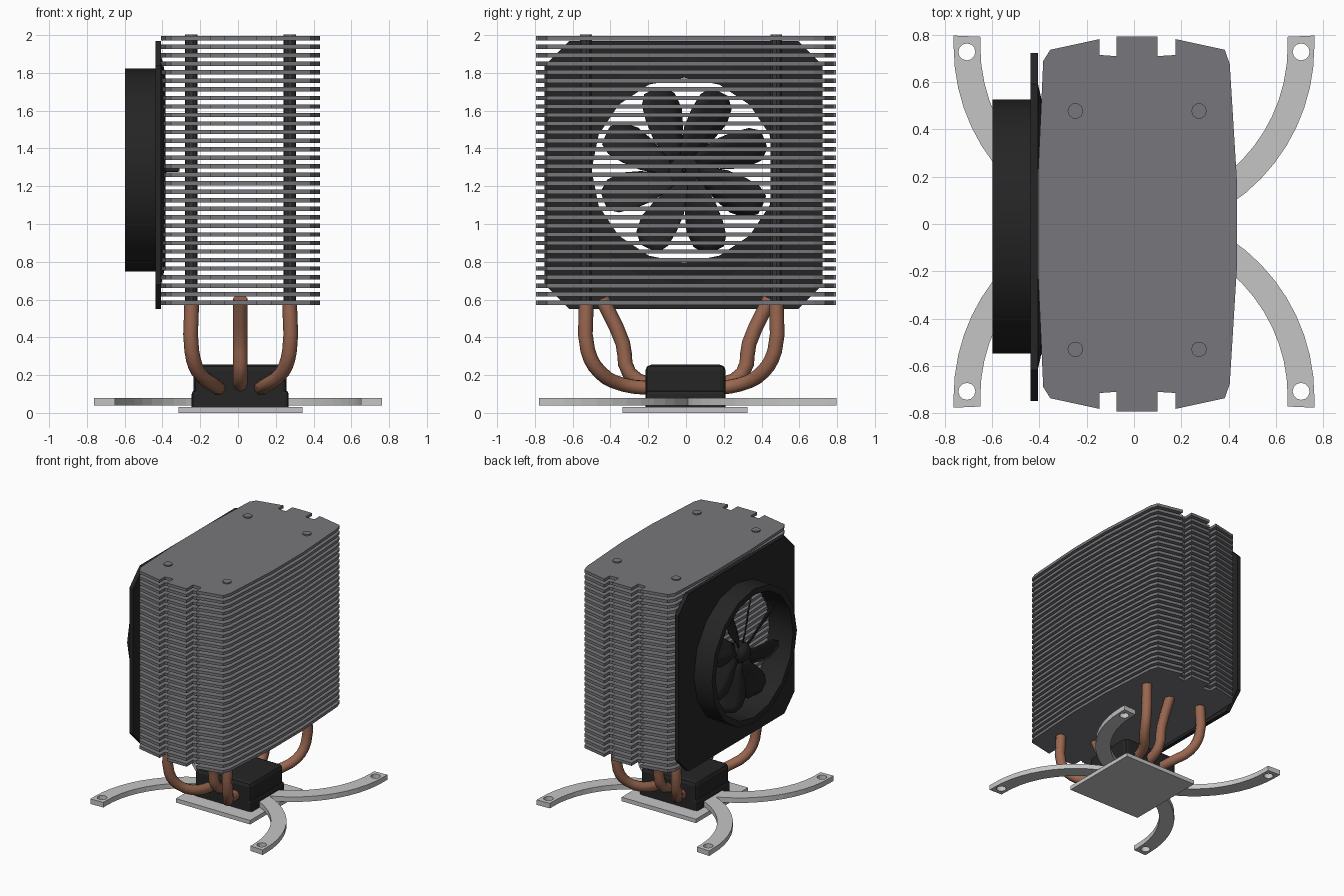
import bpy, bmesh, math
from mathutils import Matrix, Vector

if "Cube" in bpy.data.objects:
    bpy.data.objects.remove(bpy.data.objects["Cube"])


def material(name, rgb):
    m = bpy.data.materials.new(name)
    m.diffuse_color = (*rgb, 1)
    m.use_nodes = True
    m.node_tree.nodes["Principled BSDF"].inputs["Base Color"].default_value = m.diffuse_color
    return m


FIN = material("fin grey", (0.185, 0.183, 0.196))
BLACK = material("fan black", (0.018, 0.018, 0.018))
DARK = material("collar dark grey", (0.035, 0.035, 0.037))
COPPER = material("copper", (0.32, 0.135, 0.08))
SILVER = material("light metal", (0.56, 0.56, 0.56))

# plate plane (u, v, w) -> world (w, u, v), for parts facing along x
SIDEWAYS = Matrix(((0, 0, 1, 0), (1, 0, 0, 0), (0, 1, 0, 0), (0, 0, 0, 1)))
FAN_Y, FAN_Z = -0.01, 1.285


def add(name, mesh, mat, smooth=None):
    mesh.name = name
    mesh.materials.clear()
    mesh.materials.append(mat)
    ob = bpy.data.objects.new(name, mesh)
    bpy.context.collection.objects.link(ob)
    if smooth:
        bpy.ops.object.select_all(action='DESELECT')
        ob.select_set(True)
        bpy.context.view_layer.objects.active = ob
        bpy.ops.object.shade_smooth_by_angle(angle=math.radians(smooth))
    else:
        for p in mesh.polygons:
            p.use_smooth = False
    return ob


def from_curve(curve):
    tmp = bpy.data.objects.new("tmp", curve)
    bpy.context.collection.objects.link(tmp)
    dg = bpy.context.evaluated_depsgraph_get()
    mesh = bpy.data.meshes.new_from_object(tmp.evaluated_get(dg))
    bpy.data.objects.remove(tmp)
    return mesh


def plate(name, loops, w0, w1, mat, matrix=None):
    """Extruded flat outline; further loops are holes."""
    c = bpy.data.curves.new(name, 'CURVE')
    c.dimensions, c.fill_mode, c.extrude = '2D', 'BOTH', (w1 - w0) / 2
    for loop in loops:
        s = c.splines.new('POLY')
        s.points.add(len(loop) - 1)
        for p, (u, v) in zip(s.points, loop):
            p.co = (u, v, 0, 1)
        s.use_cyclic_u = True
    mesh = from_curve(c)
    mesh.transform(Matrix.Translation((0, 0, (w0 + w1) / 2)))
    if matrix:
        mesh.transform(matrix)
    bm = bmesh.new()
    bm.from_mesh(mesh)
    bmesh.ops.remove_doubles(bm, verts=bm.verts, dist=0.0001)
    bmesh.ops.recalc_face_normals(bm, faces=bm.faces)
    bm.to_mesh(mesh)
    bm.free()
    return add(name, mesh, mat)


def circle(cx, cy, r, n):
    return [(cx + r * math.cos(2 * math.pi * i / n), cy + r * math.sin(2 * math.pi * i / n))
            for i in range(n)]


def lathe(name, profile, n, mat, closed, smooth):
    """Turn (x, radius) profile round the fan axis."""
    bm = bmesh.new()
    rings = [[bm.verts.new((x, FAN_Y + v, FAN_Z + w)) for v, w in circle(0, 0, r, n)]
             for x, r in profile]
    k = len(rings)
    for i in range(k if closed else k - 1):
        a, b = rings[i], rings[(i + 1) % k]
        for j in range(n):
            bm.faces.new((a[j], a[(j + 1) % n], b[(j + 1) % n], b[j]))
    if not closed:
        bm.faces.new(rings[0])
        bm.faces.new(rings[-1])
    bmesh.ops.recalc_face_normals(bm, faces=bm.faces)
    mesh = bpy.data.meshes.new(name)
    bm.to_mesh(mesh)
    bm.free()
    return add(name, mesh, mat, smooth)


def box(name, lo, hi, mat, bevel=0):
    lo, hi = Vector(lo), Vector(hi)
    bm = bmesh.new()
    bmesh.ops.create_cube(bm, size=1, matrix=Matrix.Translation((lo + hi) / 2)
                          @ Matrix.Diagonal((*(hi - lo), 1)))
    if bevel:
        edges = [e for e in bm.edges if all(v.co.z > hi.z - 0.001 for v in e.verts)
                 or abs(e.verts[0].co.z - e.verts[1].co.z) > 0.01]
        bmesh.ops.bevel(bm, geom=edges, offset=bevel, segments=2, profile=0.5, affect='EDGES')
    mesh = bpy.data.meshes.new(name)
    bm.to_mesh(mesh)
    bm.free()
    return add(name, mesh, mat)


def cylinder(name, x, y, r, z0, z1, mat):
    plate(name, [circle(x, y, r, 10)], z0, z1, mat)


# fin stack: one notched sheet, repeated upwards
half = [(0.435, 0.19), (0.405, 0.677), (0.384, 0.737), (0.176, 0.782), (0.176, 0.715),
        (0.10, 0.71), (0.10, 0.793), (-0.074, 0.793), (-0.074, 0.71), (-0.146, 0.715),
        (-0.146, 0.782), (-0.354, 0.737), (-0.384, 0.69), (-0.407, 0.19)]
FINS = 32
fins = plate("cooling_fins", [half + [(x, -y) for x, y in reversed(half)]], 0.572, 0.595, FIN)
arr = fins.modifiers.new("stack", 'ARRAY')
arr.use_relative_offset, arr.use_constant_offset = False, True
arr.count = FINS
arr.constant_offset_displace = (0, 0, (1.995 - 0.595) / (FINS - 1))

# dark pipe columns inside the stack, with grey caps on top
for x in (-0.248, 0.275):
    for y in (-0.53, 0.478):
        cylinder("pipe_column", x, y, 0.033, 0.56, 1.99, DARK)
        cylinder("pipe_cap", x, y, 0.033, 1.99, 2.004, FIN)


# copper heat pipes
def pipe(name, pts):
    c = bpy.data.curves.new(name, 'CURVE')
    c.dimensions = '3D'
    c.bevel_depth, c.bevel_resolution, c.use_fill_caps = 0.039, 2, True
    s = c.splines.new('BEZIER')
    s.resolution_u = 3
    s.bezier_points.add(len(pts) - 1)
    for b, p in zip(s.bezier_points, pts):
        b.co = p
        b.handle_left_type = b.handle_right_type = 'AUTO'
    add(name, from_curve(c), COPPER, 50)


for s in (-1, 1):
    y0 = -0.025
    for x, xi in ((-0.245, -0.10), (0.273, 0.12)):
        d = x - xi
        pipe("outer_heat_pipe", [(x, y0 + s * 0.503, 0.585), (x, y0 + s * 0.495, 0.33),
                                 (xi + d * 0.75, y0 + s * 0.43, 0.215),
                                 (xi + d * 0.2, y0 + s * 0.31, 0.15), (xi, y0 + s * 0.15, 0.13)])
    pipe("middle_heat_pipe", [(0.012, s * 0.445, 0.605), (0.012, s * 0.335, 0.37),
                              (0.012, s * 0.30, 0.21), (0.012, s * 0.15, 0.13)])

# base: contact plate and dark block
box("contact_plate", (-0.315, -0.335, 0.0), (0.342, 0.325, 0.032), SILVER)
box("base_block_foot", (-0.245, -0.215, 0.032), (0.268, 0.21, 0.12), BLACK, 0.02)
box("base_block", (-0.235, -0.215, 0.09), (0.258, 0.21, 0.255), BLACK, 0.03)

# four curved mounting arms with screw holes
for sx in (-1, 1):
    for sy in (-1, 1):
        def put(p):
            return (sx * p[0], 0.01 + sy * p[1])
        cx, cy, steps = -0.04, 0.74, 14
        angles = [-math.radians(88) * i / steps for i in range(steps + 1)]
        outer = [(cx + 0.803 * math.cos(a), cy + 0.803 * math.sin(a)) for a in angles]
        inner = [(cx + 0.69 * math.cos(a), cy + 0.69 * math.sin(a)) for a in angles]
        outline = [(0.65, 0.782), (0.763, 0.787)] + outer + inner[::-1]
        plate("mounting_arm", [[put(p) for p in outline],
                               [put(p) for p in circle(0.707, 0.718, 0.036, 12)]],
              0.038, 0.078, SILVER)

# fan frame with clipped corners
y1, y2, z1, z2, k = -0.748, 0.723, 0.55, 1.97, 0.13
frame = [(y1 + k, z1), (y2 - k, z1), (y2, z1 + k), (y2, z2 - k),
         (y2 - k, z2), (y1 + k, z2), (y1, z2 - k), (y1, z1 + k)]
plate("fan_frame", [frame, circle(FAN_Y, FAN_Z, 0.495, 16)], -0.438, -0.407, BLACK, SIDEWAYS)

# round duct, with a tapered lip towards the fins
lathe("fan_duct", [(-0.598, 0.49), (-0.598, 0.537), (-0.43, 0.537), (-0.43, 0.61),
                   (-0.408, 0.61), (-0.385, 0.51), (-0.385, 0.49)], 16, BLACK, True, 30)

# hub with shaft
lathe("fan_hub", [(-0.54, 0.02), (-0.53, 0.055), (-0.50, 0.08), (-0.43, 0.08),
                  (-0.41, 0.03), (-0.40, 0.012), (-0.31, 0.008)], 12, BLACK, False, 35)

# eight twisted petal blades
bm = bmesh.new()
rows = [(0.06, 0.035, 12), (0.14, 0.055, 8), (0.23, 0.085, 3), (0.33, 0.10, 0),
        (0.41, 0.09, 0), (0.455, 0.05, 1)]
for b in range(8):
    base = math.radians(20 + 45 * b)
    grid = []
    for r, w, skew in rows:
        a = base + math.radians(skew)
        row = []
        for t in (-1, -0.35, 0.35, 1):
            ang = a + t * w / r
            row.append(bm.verts.new((-0.47 + t * w * 0.6, FAN_Y + r * math.cos(ang),
                                     FAN_Z + r * math.sin(ang))))
        grid.append(row)
    for p, q in zip(grid, grid[1:]):
        for j in range(3):
            bm.faces.new((p[j], p[j + 1], q[j + 1], q[j]))
mesh = bpy.data.meshes.new("fan_blades")
bm.to_mesh(mesh)
bm.free()
blades = add("fan_blades", mesh, BLACK, 40)
sol = blades.modifiers.new("thickness", 'SOLIDIFY')
sol.thickness, sol.offset = 0.01, 0
